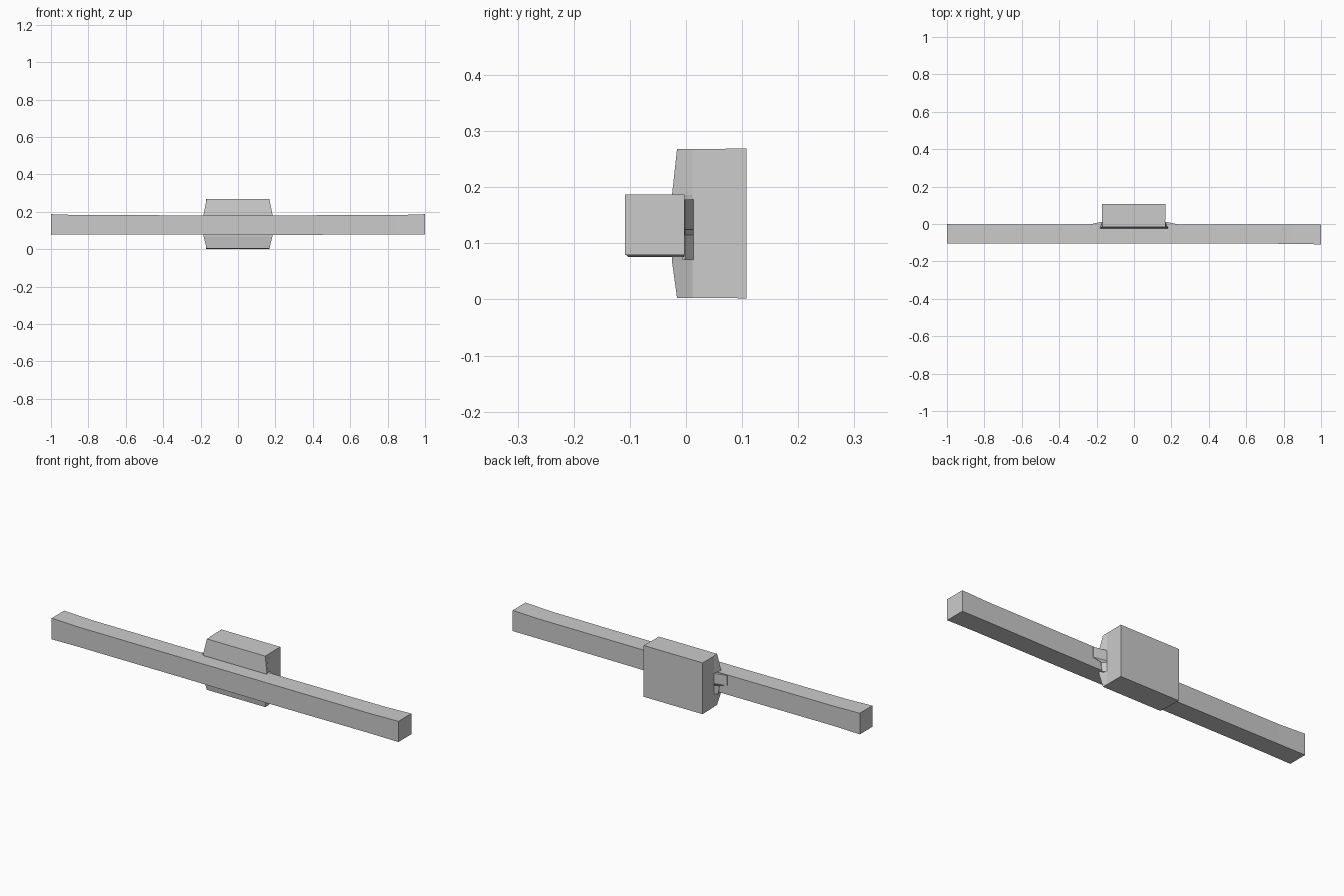
import bpy
import bmesh

if "Cube" in bpy.data.objects:
    bpy.data.objects.remove(bpy.data.objects["Cube"])


def loft(name, rings):
    """Skin a list of equal-length point rings and cap both ends."""
    bm = bmesh.new()
    loops = [[bm.verts.new(p) for p in ring] for ring in rings]
    n = len(loops[0])
    for a, b in zip(loops, loops[1:]):
        for i in range(n):
            j = (i + 1) % n
            bm.faces.new((a[i], a[j], b[j], b[i]))
    bm.faces.new(loops[0])
    bm.faces.new(loops[-1])
    bmesh.ops.recalc_face_normals(bm, faces=bm.faces)
    mesh = bpy.data.meshes.new(name)
    bm.to_mesh(mesh)
    bm.free()
    obj = bpy.data.objects.new(name, mesh)
    bpy.context.collection.objects.link(obj)
    return obj


# Long square bar, very slightly slimmer around the middle: x, front, back, bottom, top
sections = [
    (-1.0, -0.104, -0.001, 0.077, 0.187),
    (-0.85, -0.104, -0.004, 0.079, 0.182),
    (-0.25, -0.103, -0.004, 0.078, 0.181),
    (0.25, -0.103, -0.004, 0.076, 0.181),
    (0.85, -0.106, -0.003, 0.079, 0.182),
    (1.0, -0.109, -0.003, 0.079, 0.187),
]
loft("light_bar", [[(x, f, z0), (x, b, z0), (x, b, z1), (x, f, z1)]
                   for x, f, b, z0, z1 in sections])

# Rear mounting box
box_rings = []
for y, s in ((0.012, 0.0), (0.108, 0.001)):
    box_rings.append([(-0.170 - s, y, 0.003 - s), (0.167 + s, y, 0.003 - s),
                      (0.167 + s, y, 0.268 + s), (-0.170 - s, y, 0.268 + s)])
loft("mount_box", box_rings)

# Front collar of the box, flaring outwards and forwards behind the bar
collar = []
for z, half, front in ((0.003, 0.168, -0.016), (0.068, 0.184, -0.025),
                       (0.186, 0.184, -0.025), (0.268, 0.168, -0.016)):
    collar.append([(-half, front, z), (half, front, z),
                   (0.168, 0.012, z), (-0.168, 0.012, z)])
loft("mount_collar", collar)

# Wedge brackets between the box sides and the back of the bar
for side, label in ((1, "right"), (-1, "left")):
    rings = []
    for z, reach in ((0.07, 0.185), (0.115, 0.19), (0.125, 0.235), (0.178, 0.235)):
        rings.append([(side * 0.16, -0.006, z), (side * reach, -0.006, z),
                      (side * reach, -0.002, z), (side * 0.168, 0.013, z)])
    loft("bracket_" + label, rings)
